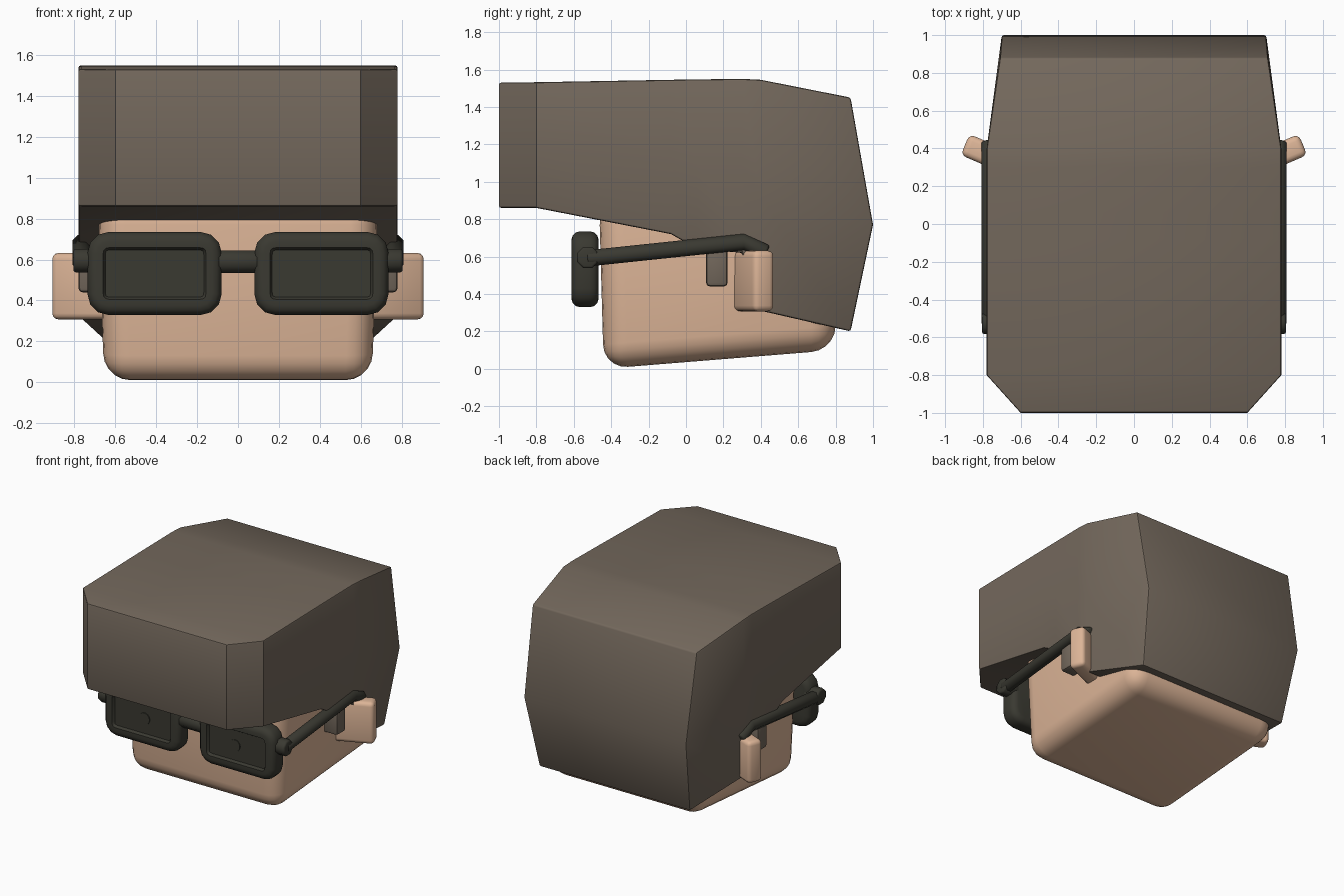
import bpy, bmesh, math
from mathutils import Vector, Matrix

if "Cube" in bpy.data.objects:
    bpy.data.objects.remove(bpy.data.objects["Cube"])


def material(name, color):
    m = bpy.data.materials.new(name)
    m.diffuse_color = (*color, 1)
    m.use_nodes = True
    m.node_tree.nodes["Principled BSDF"].inputs["Base Color"].default_value = m.diffuse_color
    return m


HAIR = material("brown_hair", (0.172, 0.138, 0.107))
SKIN = material("warm_skin", (0.72, 0.46, 0.31))
BLACK = material("dark_frame", (0.042, 0.041, 0.031))


def make(name, bm, mat, bevel=0, segments=3, limit=30, smooth=40):
    bmesh.ops.recalc_face_normals(bm, faces=bm.faces)
    me = bpy.data.meshes.new(name)
    bm.to_mesh(me)
    bm.free()
    me.materials.append(mat)
    ob = bpy.data.objects.new(name, me)
    bpy.context.collection.objects.link(ob)
    bpy.ops.object.select_all(action='DESELECT')
    ob.select_set(True)
    bpy.context.view_layer.objects.active = ob
    if bevel:
        mod = ob.modifiers.new("rounding", 'BEVEL')
        mod.width, mod.segments = bevel, segments
        mod.limit_method, mod.angle_limit = 'ANGLE', math.radians(limit)
        bpy.ops.object.modifier_apply(modifier=mod.name)
    bpy.ops.object.shade_smooth_by_angle(angle=math.radians(smooth))
    return ob


def loft(rings):
    """Skin matching rings of points and close both ends."""
    bm = bmesh.new()
    rows = [[bm.verts.new(p) for p in r] for r in rings]
    n = len(rows[0])
    for a, b in zip(rows, rows[1:]):
        for i in range(n):
            j = (i + 1) % n
            bm.faces.new((a[i], a[j], b[j], b[i]))
    return bm, rows


def box(center, size, turn=0):
    bm = bmesh.new()
    mat = (Matrix.Translation(center) @ Matrix.Rotation(turn, 4, 'Z')
           @ Matrix.Diagonal((*size, 1)))
    bmesh.ops.create_cube(bm, size=1, matrix=mat)
    return bm


def tube(name, points, radius, mat):
    """Round bar of eight sides with mitred bends."""
    pts = [Vector(p) for p in points]
    rings = []
    for i, p in enumerate(pts):
        d = (pts[min(i + 1, len(pts) - 1)] - pts[max(i - 1, 0)]).normalized()
        u = d.cross(Vector((0.0, 1, 0) if abs(d.x) > 0.9 else (1, 0, 0))).normalized()
        v = d.cross(u)
        rings.append([p + radius * (u * math.cos(a) + v * math.sin(a))
                      for a in [(k + 0.5) * math.pi / 4 for k in range(8)]])
    bm, rows = loft(rings)
    bm.faces.new(rows[0])
    bm.faces.new(rows[-1])
    return make(name, bm, mat, 0.012, 2, 60, 50)


# hair: stations from brow to nape (y, bottom, top, half width low, half width high)
stations = [(-1.0, .86, 1.53, .60, .60), (-.80, .86, 1.532, .78, .78),
            (-.08, .72, 1.545, .78, .78), (.06, .64, 1.547, .78, .78),
            (.30, .62, 1.55, .78, .78), (.40, .31, 1.545, .77, .78),
            (.88, .20, 1.45, .65, .71)]
rings = []
for y, zb, zt, xb, xt in stations:
    last = y == .88
    zm, ym, xm = (.77, 1.0, .70) if last else ((zb + zt) / 2, y, xt)
    rings.append([(-xb, y, zb), (-xm, ym, zm), (-xt, y, zt),
                  (xt, y, zt), (xm, ym, zm), (xb, y, zb)])
bm, rows = loft(rings)
for r in (rows[0], rows[-1]):
    bm.faces.new((r[0], r[1], r[4], r[5]))
    bm.faces.new((r[1], r[2], r[3], r[4]))
make("hair", bm, HAIR, 0.012, 2, 55, 35)

# head: tapered block with a rising jaw, rounded all over
bm, rows = loft([
    [(-.655, -.44, 0), (.655, -.44, 0), (.655, .80, .10), (-.655, .80, .10)],
    [(-.685, -.465, .9), (.685, -.465, .9), (.685, .80, .9), (-.685, .80, .9)]])
bm.faces.new(rows[0])
bm.faces.new(rows[1])
make("head", bm, SKIN, 0.13, 5)

for side, s in (("left", -1), ("right", 1)):
    # sideburn and ear
    make(side + "_sideburn", box((s * .715, .165, .56), (.13, .115, .24)), HAIR, .02, 2)
    make(side + "_ear", box((s * .74, .355, .47), (.335, .12, .325), s * math.radians(23)),
         SKIN, .03, 3)

    # spectacle rim: rounded block with a recessed lens panel
    bm = box((s * .408, -.54, .532), (.655, .145, .405))
    edges = [e for e in bm.edges if abs(e.verts[0].co.y - e.verts[1].co.y) > .1]
    bmesh.ops.bevel(bm, geom=edges, offset=.10, segments=3, profile=.5, affect='EDGES')
    edges = [e for e in bm.edges if abs(e.verts[0].co.y - e.verts[1].co.y) < .01]
    bmesh.ops.bevel(bm, geom=edges, offset=.045, segments=3, profile=.5, affect='EDGES')
    front = min(bm.faces, key=lambda f: f.calc_center_median().y)
    bmesh.ops.inset_region(bm, faces=[front], thickness=.03)
    bmesh.ops.inset_region(bm, faces=[front], thickness=.012, depth=-.02)
    make(side + "_rim", bm, BLACK, smooth=40)

    # small round stud on the lens
    bm = bmesh.new()
    bmesh.ops.create_cone(bm, cap_ends=True, segments=20, radius1=.045, radius2=.045,
                          depth=.009, matrix=Matrix.Translation((s * .39, -.595, .533))
                          @ Matrix.Rotation(math.pi / 2, 4, 'X'))
    make(side + "_lens_stud", bm, BLACK)

    # hinge and temple arm
    tube(side + "_hinge", [(s * .66, -.525, .595), (s * .805, -.525, .595)], .062, BLACK)
    tube(side + "_temple", [(s * .765, -.53, .59), (s * .765, .31, .678),
                            (s * .765, .43, .62)], .047, BLACK)

# bridge between the rims
tube("bridge", [(-.12, -.54, .59), (.12, -.54, .59)], .06, BLACK)
